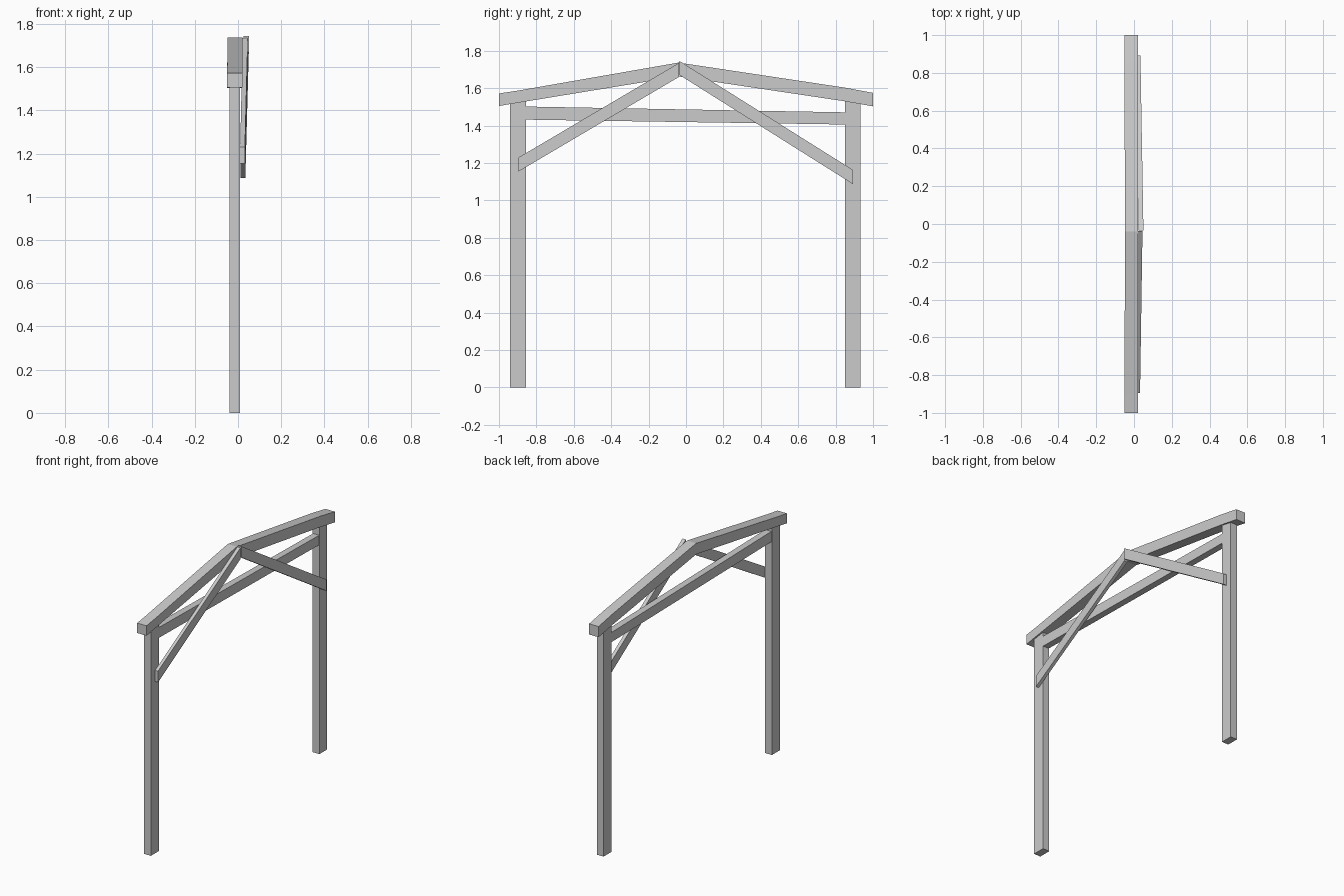
import bpy


def beam(name, stations):
    """Loft a four-sided timber through stations of (y, z_low, z_high, x_min, x_max)."""
    verts, faces = [], []
    for y, lo, hi, x0, x1 in stations:
        verts += [(x0, y, lo), (x1, y, lo), (x1, y, hi), (x0, y, hi)]
    for s in range(len(stations) - 1):
        a, b = 4 * s, 4 * s + 4
        for i in range(4):
            j = (i + 1) % 4
            faces.append((a + i, a + j, b + j, b + i))
    e = len(verts) - 4
    faces += [(3, 2, 1, 0), (e, e + 1, e + 2, e + 3)]
    mesh = bpy.data.meshes.new(name)
    mesh.from_pydata(verts, [], faces)
    mesh.update()
    obj = bpy.data.objects.new(name, mesh)
    bpy.context.collection.objects.link(obj)
    return obj


# Upright posts
beam("front_post", [(-0.94, 0, 1.54, -0.04, 0.01), (-0.855, 0, 1.55, -0.04, 0.01)])
beam("back_post", [(0.85, 0, 1.55, -0.04, 0.01), (0.933, 0, 1.54, -0.04, 0.01)])

# Bent top rafter with its peak just off centre
beam("top_rafter", [
    (-1.0, 1.505, 1.572, -0.05, 0.02),
    (-0.9, 1.522, 1.587, -0.05, 0.02),
    (-0.04, 1.663, 1.737, -0.048, 0.02),
    (0.85, 1.53, 1.603, -0.05, 0.02),
    (1.0, 1.503, 1.575, -0.05, 0.02),
])

# Slightly sloping tie beam between the posts
beam("tie_beam", [(-0.857, 1.432, 1.502, -0.036, 0.009),
                  (0.852, 1.406, 1.471, -0.036, 0.009)])

# Diagonal braces on the outer face, meeting at the peak
beam("front_brace", [(-0.895, 1.155, 1.23, 0.01, 0.032),
                     (-0.038, 1.66, 1.735, 0.022, 0.045)])
beam("back_brace", [(-0.034, 1.67, 1.745, 0.025, 0.05),
                    (0.893, 1.087, 1.163, 0.011, 0.034)])
